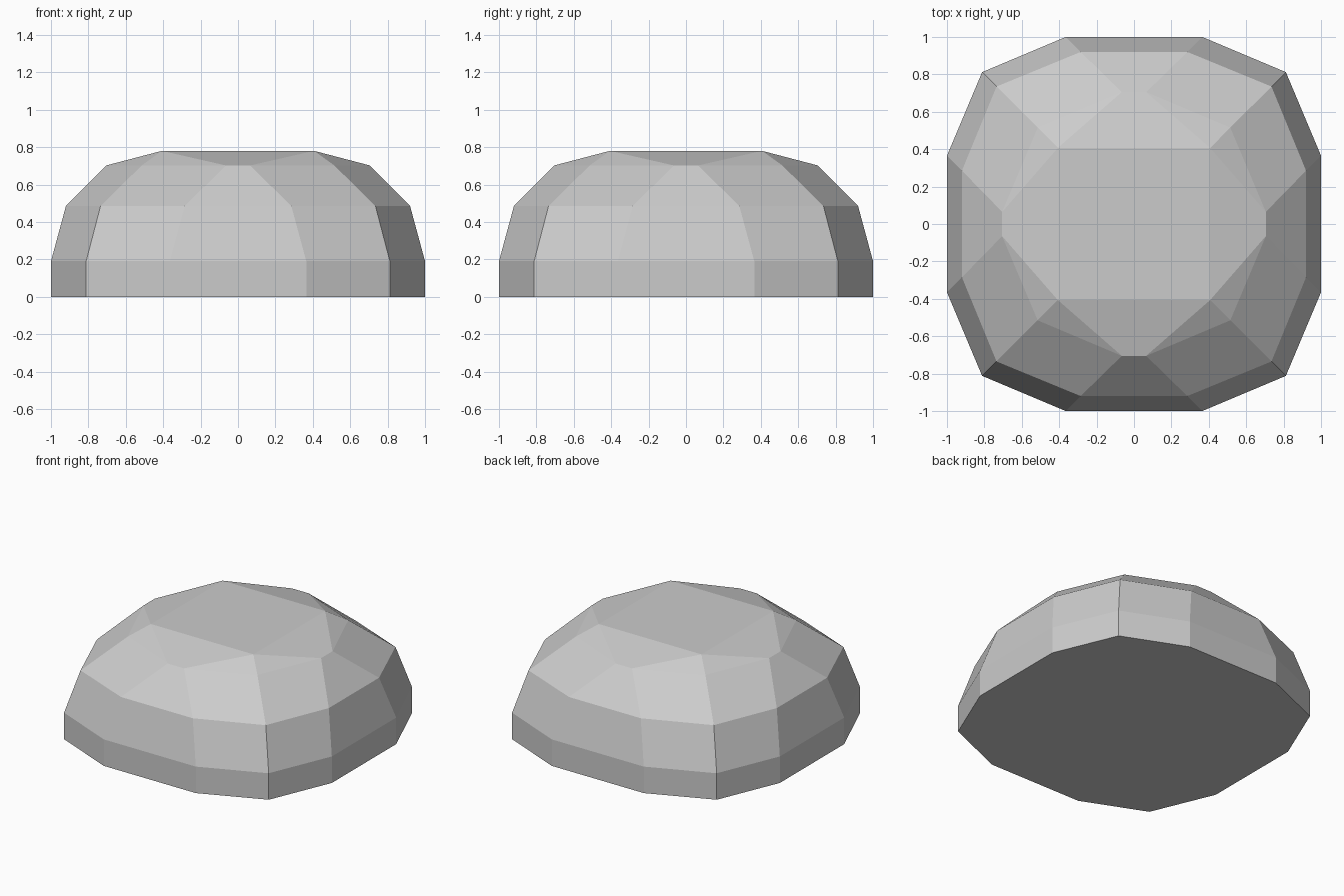
import bpy
import bmesh
from mathutils import Matrix, Vector

cube = bpy.data.objects.get("Cube")
if cube:
    bpy.data.objects.remove(cube, do_unlink=True)

# Each tier: half width of the flat side, distance of that side, corner, height
TIERS = [
    (0.365, 1.0, 0.812, 0.0),
    (0.365, 1.0, 0.812, 0.19),
    (0.285, 0.92, 0.735, 0.485),
    (0.065, 0.705, 0.515, 0.702),
    (0.407, 0.407, 0.407, 0.78),
]


def tier_ring(bm, half, side, corner, z):
    """Twelve points: one corner and one flat side per quarter turn."""
    ring = []
    for quarter in range(4):
        turn = Matrix.Rotation(quarter * 1.5707963, 3, "Z")
        for x, y in ((side, -half), (side, half), (corner, corner)):
            ring.append(bm.verts.new(turn @ Vector((x, y, z))))
    return ring


# Faceted dome: stacked tiers, whose top ring merges to a square
bm = bmesh.new()
rings = [tier_ring(bm, *tier) for tier in TIERS]
for low, high in zip(rings, rings[1:]):
    for i in range(len(low)):
        j = (i + 1) % len(low)
        bm.faces.new((low[i], low[j], high[j], high[i]))
bm.faces.new(reversed(rings[0]))
bm.faces.new(rings[-1])
bmesh.ops.remove_doubles(bm, verts=bm.verts, dist=0.001)
bmesh.ops.recalc_face_normals(bm, faces=bm.faces)

mesh = bpy.data.meshes.new("faceted_dome")
bm.to_mesh(mesh)
bm.free()
dome = bpy.data.objects.new("faceted_dome", mesh)
bpy.context.collection.objects.link(dome)

# Plain light grey
grey = bpy.data.materials.new("light_grey")
grey.use_nodes = True
colour = (0.6, 0.6, 0.6, 1.0)
grey.diffuse_color = colour
grey.node_tree.nodes["Principled BSDF"].inputs["Base Color"].default_value = colour
mesh.materials.append(grey)
